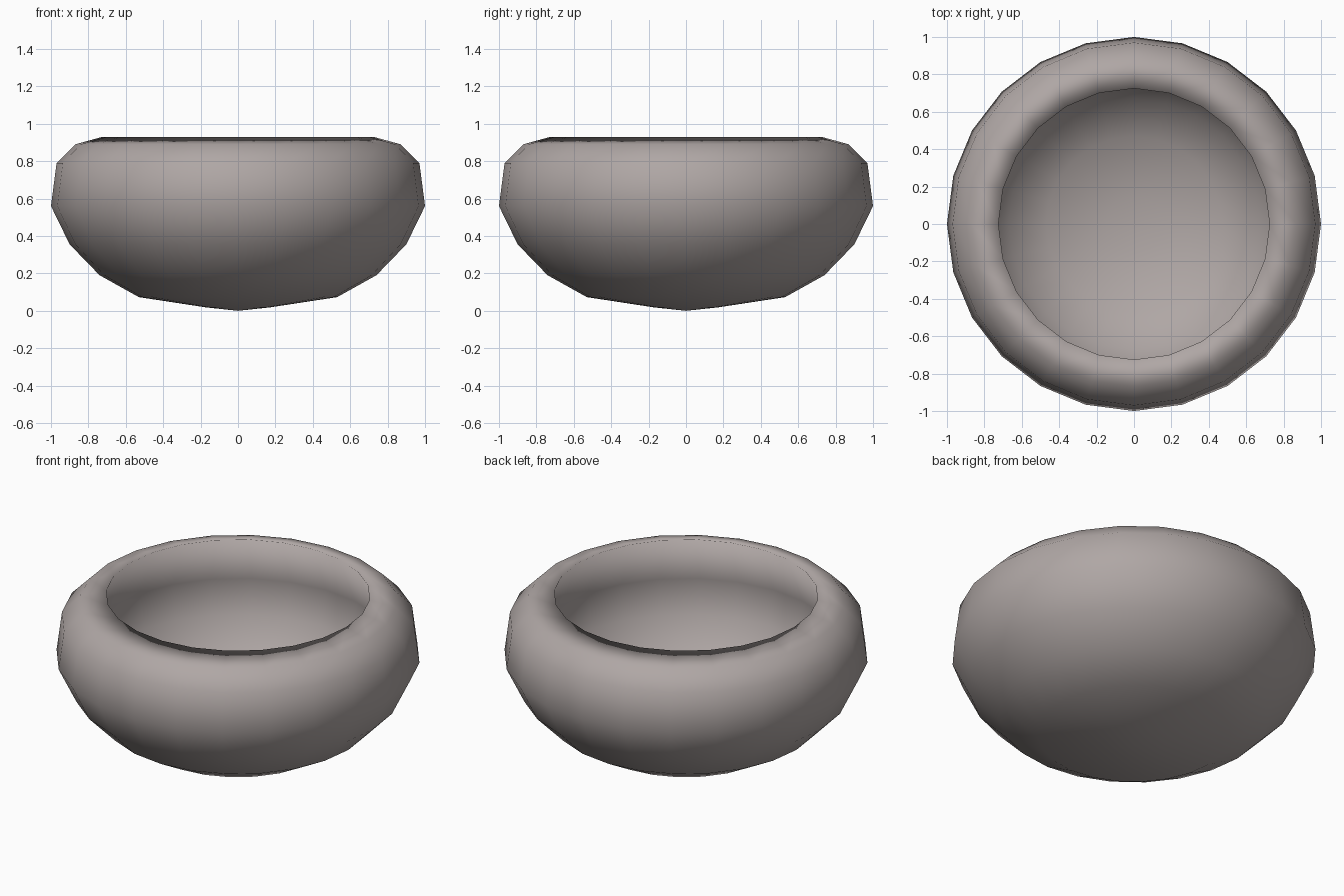
import bpy, bmesh, math

if "Cube" in bpy.data.objects:
    bpy.data.objects.remove(bpy.data.objects["Cube"])

SIDES = 24

# clay colour
clay = bpy.data.materials.new("warm_grey_clay")
clay.diffuse_color = (0.43, 0.385, 0.375, 1)
clay.use_nodes = True
clay.node_tree.nodes["Principled BSDF"].inputs["Base Color"].default_value = clay.diffuse_color

# profile (radius, height): outside from base to rim, then inside back to the floor
outside = [(0, 0), (0.17, 0.018), (0.53, 0.073), (0.74, 0.19), (0.90, 0.355),
           (1.0, 0.56), (0.97, 0.79), (0.87, 0.89), (0.725, 0.93)]
inside = [(0.84, 0.64), (0.80, 0.44), (0.67, 0.24),
          (0.47, 0.10), (0.15, 0.045), (0, 0.04)]

# bowl: lathe the profile round z
bm = bmesh.new()
rings = []
for r, z in outside + inside:
    count = SIDES if r else 1
    rings.append([bm.verts.new((r * math.cos(math.tau * i / SIDES),
                                r * math.sin(math.tau * i / SIDES), z))
                  for i in range(count)])
for a, b in zip(rings, rings[1:]):
    for i in range(SIDES):
        j = (i + 1) % SIDES
        corners = [a[i % len(a)], a[j % len(a)], b[j % len(b)], b[i % len(b)]]
        face = bm.faces.new(list(dict.fromkeys(corners)))
        face.smooth = True
bmesh.ops.recalc_face_normals(bm, faces=bm.faces)

mesh = bpy.data.meshes.new("bowl")
bm.to_mesh(mesh)
bm.free()
mesh.materials.append(clay)
bpy.context.collection.objects.link(bpy.data.objects.new("bowl", mesh))
